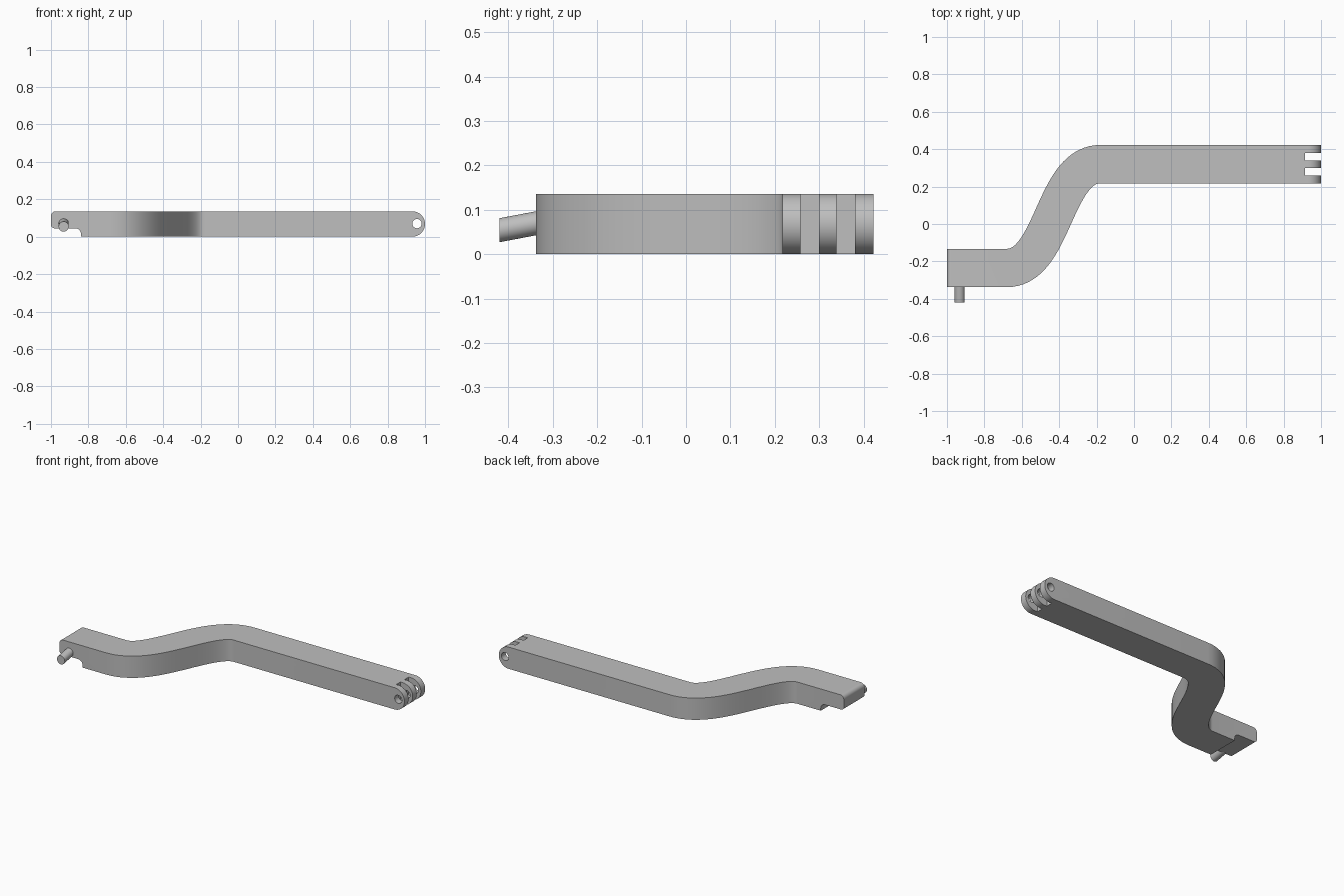
import bpy, bmesh
from math import pi, cos, sin, radians
from mathutils import Vector

cube = bpy.data.objects.get("Cube")
if cube:
    bpy.data.objects.remove(cube)

HEIGHT = 0.136
HALF_WIDTH = 0.1025

grey = bpy.data.materials.new("plain grey")
grey.use_nodes = True
colour = (0.52, 0.52, 0.52, 1)
grey.diffuse_color = colour
grey.node_tree.nodes["Principled BSDF"].inputs["Base Color"].default_value = colour


def prism(name, points, push):
    """Extrude a closed outline of 3D points along the push vector."""
    bm = bmesh.new()
    face = bm.faces.new([bm.verts.new(p) for p in points])
    out = bmesh.ops.extrude_face_region(bm, geom=[face])
    moved = [v for v in out["geom"] if isinstance(v, bmesh.types.BMVert)]
    bmesh.ops.translate(bm, verts=moved, vec=push)
    bmesh.ops.recalc_face_normals(bm, faces=bm.faces)
    mesh = bpy.data.meshes.new(name)
    bm.to_mesh(mesh)
    bm.free()
    mesh.materials.append(grey)
    obj = bpy.data.objects.new(name, mesh)
    bpy.context.collection.objects.link(obj)
    return obj


def arc(cx, cz, r, start, end, steps=8):
    angles = [radians(start + (end - start) * i / steps) for i in range(steps + 1)]
    return [(cx + r * cos(a), cz + r * sin(a)) for a in angles]


def side_prism(name, outline, y0, y1):
    return prism(name, [(x, y0, z) for x, z in outline], (0, y1 - y0, 0))


def carve(target, tool, operation):
    """Apply a boolean and remove its tool."""
    tool.hide_render = True
    mod = target.modifiers.new(operation, 'BOOLEAN')
    mod.operation, mod.solver, mod.object = operation, 'EXACT', tool
    bpy.context.view_layer.update()
    graph = bpy.context.evaluated_depsgraph_get()
    mesh = bpy.data.meshes.new_from_object(target.evaluated_get(graph))
    target.modifiers.clear()
    target.data = mesh
    bpy.data.objects.remove(tool)


# Arm seen from above: an S-shaped path widened to both sides
a, b = Vector((-0.68, -0.235)), Vector((-0.18, 0.32))
reach = Vector((0.25, 0))
p1, p2 = a + reach, b - reach
left, right = [(-1.1, a.y + HALF_WIDTH)], [(-1.1, a.y - HALF_WIDTH)]
STEPS = 40
for i in range(STEPS + 1):
    t = i / STEPS
    u = 1 - t
    point = a * u**3 + p1 * 3 * u * u * t + p2 * 3 * u * t * t + b * t**3
    slope = ((p1 - a) * u * u + (p2 - p1) * 2 * u * t + (b - p2) * t * t).normalized()
    side = Vector((-slope.y, slope.x)) * HALF_WIDTH
    left.append(tuple(point + side))
    right.append(tuple(point - side))
left.append((1.1, b.y + HALF_WIDTH))
right.append((1.1, b.y - HALF_WIDTH))
arm = prism("arm", [(x, y, -0.1) for x, y in right + left[::-1]], (0, 0, 0.4))

# Arm seen from the front: round hinge end, stepped and softened latch end
mid = HEIGHT / 2
outline = [(-0.84, 0)] + arc(1 - mid, mid, mid, -90, 90, 28)
outline += arc(-0.975, HEIGHT - 0.025, 0.025, 90, 180)
outline += arc(-0.98, 0.065, 0.02, 180, 270)
outline += arc(-0.87, 0.015, 0.03, 90, 0)
carve(arm, side_prism("side_shape", outline, -0.6, 0.6), 'INTERSECT')

# Hinge slots and pin hole
for y0, y1 in ((0.258, 0.299), (0.339, 0.38)):
    box = [(0.915, -0.1), (1.1, -0.1), (1.1, 0.3), (0.915, 0.3)]
    carve(arm, side_prism("slot_cutter", box, y0, y1), 'DIFFERENCE')
hole = arc(0.957, 0.07, 0.025, 0, 360, 32)[:-1]
carve(arm, side_prism("hole_cutter", hole, 0.1, 0.6), 'DIFFERENCE')

# Sloping latch pin with upright end faces
ring = arc(-0.932, 0.071, 0.027, 0, 360, 32)[:-1]
pin = prism("latch_pin", [(x, -0.33, z) for x, z in ring], (0, -0.09, -0.017))

for obj in (arm, pin):
    bpy.ops.object.select_all(action='DESELECT')
    obj.select_set(True)
    bpy.context.view_layer.objects.active = obj
    bpy.ops.object.shade_smooth_by_angle(angle=radians(30))
